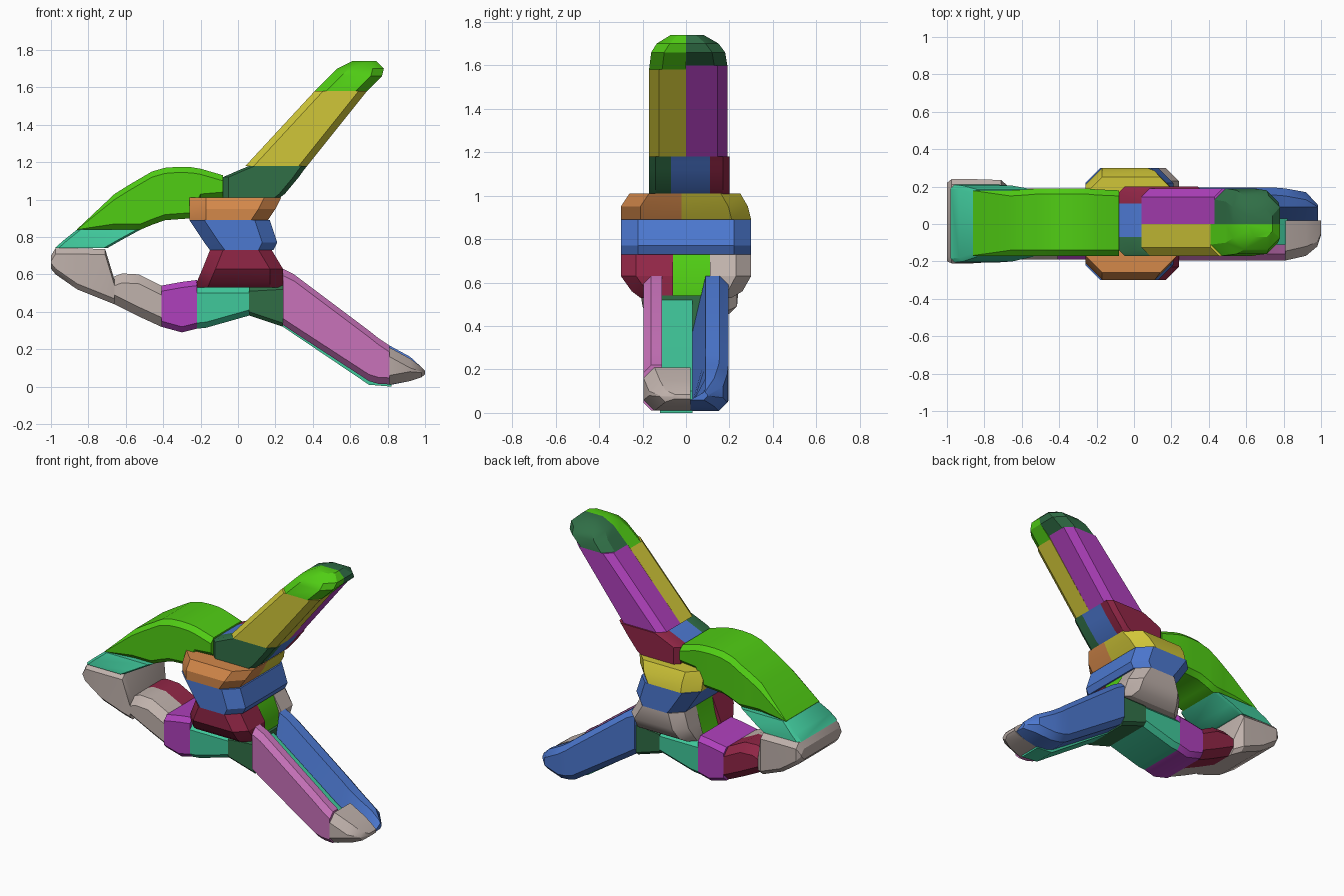
import bpy, bmesh, math

cube = bpy.data.objects.get("Cube")
if cube:
    bpy.data.objects.remove(cube)


def lin(c):
    c /= 255
    return c / 12.92 if c <= 0.04045 else ((c + 0.055) / 1.055) ** 2.4


def material(name, r, g, b):
    m = bpy.data.materials.new(name)
    m.use_nodes = True
    col = (lin(r), lin(g), lin(b), 1)
    m.diffuse_color = col
    bsdf = next(n for n in m.node_tree.nodes if n.type == 'BSDF_PRINCIPLED')
    bsdf.inputs["Base Color"].default_value = col
    return m


MATS = {n: material(n, *c) for n, c in {
    "green": (80, 205, 20), "dark_green": (48, 110, 70), "yellow": (208, 198, 56),
    "blue": (76, 120, 208), "crimson": (145, 38, 70), "teal": (64, 200, 155),
    "grey": (192, 178, 172), "purple": (175, 64, 188), "pink": (200, 114, 186),
    "orange": (212, 136, 74)}.items()}


def loft(name, colour, axis, sections, front=0.0, back=0.0, lean=0.0):
    """Skin chamfered rectangles (t, a0, a1, y0, y1) stacked along x or z.
    front/back chamfer the -y/+y corners, lean shifts the -y side at a1."""
    bm = bmesh.new()
    rings = []
    for t, a0, a1, y0, y1 in sections:
        h, d = (a1 - a0) * 0.45, (y1 - y0) * 0.45
        f, b = min(front, h, d), min(back, h, d)
        pts = [(a0, y0 + f), (a0 + f, y0), (a1 - f, y0 + lean), (a1, y0 + f + lean),
               (a1, y1 - b), (a1 - b, y1), (a0 + b, y1), (a0, y1 - b)]
        rings.append([bm.verts.new((t, y, a) if axis == "x" else (a, y, t)) for a, y in pts])
    for r, s in zip(rings, rings[1:]):
        for i in range(8):
            j = (i + 1) % 8
            bm.faces.new((r[i], r[j], s[j], s[i]))
    bm.faces.new(rings[0])
    bm.faces.new(rings[-1])
    bmesh.ops.remove_doubles(bm, verts=bm.verts, dist=1e-5)
    bmesh.ops.recalc_face_normals(bm, faces=bm.faces)
    me = bpy.data.meshes.new(name)
    bm.to_mesh(me)
    bm.free()
    me.materials.append(MATS[colour])
    ob = bpy.data.objects.new(name, me)
    bpy.context.collection.objects.link(ob)
    bpy.ops.object.select_all(action='DESELECT')
    ob.select_set(True)
    bpy.context.view_layer.objects.active = ob
    bpy.ops.object.shade_smooth_by_angle(angle=math.radians(30))
    return ob


# Raised arm: front and back halves, rounded ends
loft("arm_front", "yellow", "z", [(1.18, .04, .37, -.17, 0), (1.58, .41, .69, -.17, 0)], front=.045)
loft("arm_back", "purple", "z", [(1.18, .04, .37, 0, .19), (1.60, .43, .70, 0, .19)], back=.045)
loft("arm_tip_front", "green", "z", [
    (1.58, .41, .69, -.17, 0), (1.66, .49, .77, -.16, 0),
    (1.70, .53, .78, -.135, 0), (1.74, .61, .74, -.07, 0)], front=.06)
loft("arm_tip_back", "dark_green", "z", [
    (1.60, .43, .70, 0, .19), (1.66, .49, .77, 0, .18),
    (1.70, .53, .78, 0, .15), (1.74, .61, .74, 0, .08)], back=.06)

# Arm root: three slices from front to back
for name, col, y0, y1, f, b in [("arm_root_front", "dark_green", -.17, -.07, .03, 0),
                                ("arm_root_middle", "blue", -.07, .11, 0, 0),
                                ("arm_root_back", "crimson", .11, .2, 0, .03)]:
    loft(name, col, "z", [(1.0, -.08, .21, y0, y1), (1.03, -.08, .25, y0, y1),
                          (1.12, -.08, .325, y0, y1), (1.155, .0, .35, y0, y1),
                          (1.18, .06, .37, y0, y1)], f, b)

# Upper jaw
loft("upper_jaw", "green", "x", [
    (-.08, 1.01, 1.13, -.17, .18), (-.20, 1.0, 1.165, -.17, .185),
    (-.25, .90, 1.173, -.17, .19), (-.32, .895, 1.175, -.17, .19),
    (-.39, .89, 1.17, -.17, .19), (-.46, .865, 1.15, -.17, .19),
    (-.52, .84, 1.115, -.17, .19), (-.58, .84, 1.08, -.17, .185),
    (-.66, .84, 1.03, -.17, .18), (-.86, .838, .842, -.17, .18)], .03, .03)
loft("upper_jaw_end", "teal", "z", [
    (.74, -.98, -.70, -.205, .21), (.78, -.935, -.63, -.2, .205),
    (.84, -.86, -.52, -.175, .185)], .02, .02)

# Jaw corner and lower jaw
loft("jaw_corner", "grey", "x", [
    (-1.0, .63, .70, -.2, .22), (-.975, .60, .74, -.21, .24), (-.86, .52, .74, -.21, .24),
    (-.71, .46, .735, -.2, .235), (-.66, .44, .57, -.19, .19)], .03, .03)
lower = [(-.66, .44, .59), (-.62, .42, .605), (-.53, .375, .60), (-.41, .32, .54)]
loft("lower_jaw_front", "grey", "x", [(*s, -.19, 0) for s in lower], front=.05)
loft("lower_jaw_back", "crimson", "x", [(*s, 0, .19) for s in lower], back=.05)
loft("lower_jaw_block", "purple", "x", [
    (-.41, .32, .54, -.19, .19), (-.30, .29, .56, -.19, .19), (-.22, .31, .57, -.19, .19)], .03, .03)
loft("base_block", "teal", "x", [
    (-.22, .31, .53, -.19, .19), (-.17, .315, .53, -.19, .19), (.06, .38, .53, -.19, .19)], .03, .03)
loft("leg_root", "dark_green", "x", [
    (.06, .38, .53, -.19, .19), (.24, .32, .54, -.18, .18)], .02, .02)

# Lowered leg: two rails with a recessed floor between them
rail = [(.24, .33, .63), (.30, .29, .60), (.70, .03, .30), (.75, .015, .26), (.81, .012, .22)]
loft("leg_rail_front", "pink", "x", [(*s, -.195, -.11) for s in rail], front=.035)
loft("leg_floor", "teal", "x", [
    (.24, .32, .52, -.12, .03), (.70, .01, .18, -.12, .03), (.82, .0, .10, -.12, .03)])
loft("leg_rail_back", "blue", "x", [(*s, .02, .195) for s in rail[:4]]
     + [(.81, .008, .22, .02, .19), (.92, .03, .16, .02, .17), (.985, .06, .10, .02, .10)],
     back=.04, lean=.07)
loft("leg_toe", "grey", "x", [
    (.81, .01, .21, -.195, .02), (.92, .03, .15, -.17, .02),
    (.98, .05, .105, -.12, .02), (1.0, .065, .085, -.06, .02)], front=.05)

# Hub, stacked from top to bottom
loft("hub_top_front", "orange", "z", [
    (.89, -.26, .16, -.30, -.02), (.95, -.26, .20, -.30, -.02),
    (1.01, -.26, .23, -.26, -.02)], front=.09)
loft("hub_top_back", "yellow", "z", [
    (.89, -.26, .16, -.02, .30), (.95, -.26, .20, -.02, .285),
    (1.01, -.26, .23, -.02, .25)], back=.09)
loft("hub_middle", "blue", "z", [
    (.73, -.15, .19, -.30, .30), (.77, -.18, .21, -.30, .30),
    (.89, -.26, .17, -.30, .30)], .08, .08)
loft("hub_bottom_front", "crimson", "z", [
    (.53, -.23, .24, -.21, -.06), (.56, -.22, .24, -.25, -.06),
    (.63, -.19, .24, -.30, -.06), (.73, -.15, .18, -.30, -.06)], front=.07)
loft("hub_bottom_middle", "green", "z", [
    (.53, -.20, .22, -.06, .11), (.63, -.17, .22, -.06, .11), (.73, -.15, .18, -.06, .11)])
loft("hub_bottom_back", "grey", "z", [
    (.53, -.20, .24, .11, .21), (.56, -.20, .24, .11, .26),
    (.63, -.18, .24, .11, .30), (.73, -.15, .18, .11, .30)], back=.07)
